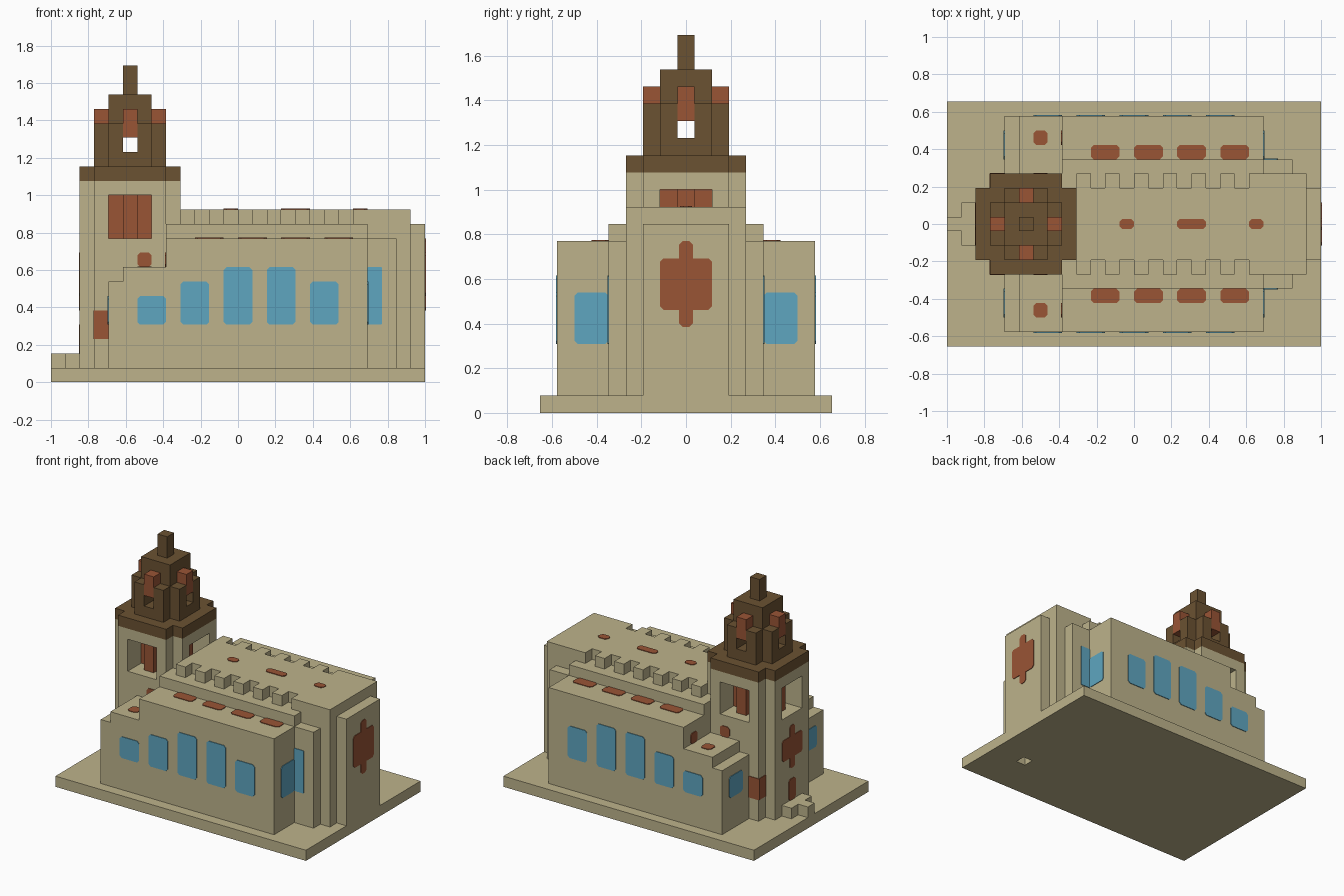
import bpy, bmesh

cube = bpy.data.objects.get("Cube")
if cube:
    bpy.data.objects.remove(cube, do_unlink=True)

U = 2 / 26          # size of one building block
TX = 5.5            # tower axis, in blocks from the west edge
SIDES = (-1, 1)


def material(name, rgb):
    m = bpy.data.materials.new(name)
    m.use_nodes = True
    m.diffuse_color = (*rgb, 1)
    m.node_tree.nodes["Principled BSDF"].inputs["Base Color"].default_value = (*rgb, 1)
    return m


SAND = material("sandstone", (0.51, 0.45, 0.26))
BROWN = material("dark_brown", (0.147, 0.084, 0.032))
RED = material("brick_red", (0.32, 0.089, 0.036))
BLUE = material("window_blue", (0.114, 0.381, 0.527))


def prism(points, axis, lo, hi):
    """Outline extruded along an axis, as a part of an object."""
    return points, axis, lo, hi


def rect(u0, u1, v0, v1):
    return [(u0, v0), (u1, v0), (u1, v1), (u0, v1)]


def box(x0, x1, y0, y1, z0, z1):
    return prism(rect(x0, x1, y0, y1), 2, z0, z1)


def pane(axis, face, side, u0, u1, v0, v1, c=0.2):
    """Thin plate with clipped corners lying on a face."""
    pts = [(u0 + c, v0), (u1 - c, v0), (u1, v0 + c), (u1, v1 - c),
           (u1 - c, v1), (u0 + c, v1), (u0, v1 - c), (u0, v0 + c)]
    return prism(pts, axis, face, face + side * 0.06)


def build(name, mat, parts):
    bm = bmesh.new()
    for pts, axis, lo, hi in parts:
        rings = []
        for w in (lo, hi):
            ring = []
            for u, v in pts:
                x, y, z = ((w, u, v), (u, w, v), (u, v, w))[axis]
                ring.append(bm.verts.new(((x - 13) * U, y * U, z * U)))
            rings.append(ring)
            bm.faces.new(ring)
        n = len(pts)
        for i in range(n):
            j = (i + 1) % n
            bm.faces.new((rings[0][i], rings[0][j], rings[1][j], rings[1][i]))
    bmesh.ops.recalc_face_normals(bm, faces=bm.faces)
    mesh = bpy.data.meshes.new(name)
    bm.to_mesh(mesh)
    bm.free()
    mesh.materials.append(mat)
    ob = bpy.data.objects.new(name, mesh)
    bpy.context.collection.objects.link(ob)
    return ob


def around(points):
    """Four quarter turns of points about the tower axis."""
    turns = []
    for _ in range(4):
        turns.append([(TX + x, y) for x, y in points])
        points = [(-y, x) for x, y in points]
    return turns


def cross(outer, half):
    """Square plan with square notches in the corners."""
    return sum(around([(outer, -half), (outer, half), (half, half)]), [])


def corner_posts(i, m, o, z0, z1):
    ell = [(i, i), (o, i), (o, m), (m, m), (m, o), (i, o)]
    return [prism(p, 2, z0, z1) for p in around(ell)]


# Base slab with a small pit in its underside
base = build("base", SAND, [box(0, 26, -8.5, 8.5, 0, 1)])
cutter = build("pit_cutter", SAND, [box(22, 23, -4.5, -3.5, -1, 0.98)])
cutter.hide_render = True
cut = base.modifiers.new("pit", "BOOLEAN")
cut.operation, cut.solver, cut.object = "DIFFERENCE", "EXACT", cutter
bpy.context.view_layer.objects.active = base
bpy.ops.object.modifier_apply(modifier=cut.name)
bpy.data.objects.remove(cutter, do_unlink=True)

build("entrance_steps", SAND, [box(0, 1, -0.5, 0.5, 1, 2), box(1, 2, -1.5, 1.5, 1, 2)])

# Tower shaft, open belfry and roof
build("tower_shaft", SAND, [prism(cross(3.5, 2.5), 2, 1, 10)])
build("belfry_posts", SAND, corner_posts(1.5, 2.5, 3.5, 10, 13))
build("belfry_lintel", SAND, [prism(cross(3.5, 2.5), 2, 13, 14)])
build("belfry_core", RED, [box(TX - 1.5, TX + 1.5, -1.5, 1.5, 10, 13)]
      + [prism(p, 2, 10, 13) for p in around(rect(1.5, 2.5, -0.5, 0.5))])
build("tower_roof", BROWN, [prism(cross(3.5, 2.5), 2, 14, 15)])

# Lantern with crossing tunnels, dormers and spire
build("lantern_floor", BROWN, [prism(cross(2.5, 1.5), 2, 15, 16)])
build("lantern_posts", BROWN, corner_posts(0.5, 1.5, 2.5, 16, 18))
build("lantern_cap", BROWN, [box(TX - 1.5, TX + 1.5, -1.5, 1.5, 17, 20)])
build("lantern_dormers", RED, [prism(p, 2, 17, 19)
                               for p in around(rect(1.5, 2.5, -0.5, 0.5))])
build("spire", BROWN, [box(5, 6, -0.5, 0.5, 20, 22)])

# Nave, stepped east end and battlements
build("nave", SAND, [box(9, 25, -2.5, 2.5, 1, 12),
                     box(25, 26, -2.5, 2.5, 1, 11)])
build("nave_sides", SAND, [b for s in SIDES for b in (
    box(8, 22, s * 2.5, s * 4.5, 1, 11),
    box(22, 24, s * 3.5, s * 4.5, 1, 10),
    box(22, 25, s * 2.5, s * 3.5, 1, 12))])
build("battlements", SAND, [box(x, x + 1, s * 2.5, s * 3.5, 11, 12)
                            for s in SIDES for x in range(9, 22, 2)])

# Side aisles, stepping down toward the tower
aisle = [(4, 1), (22, 1), (22, 10), (8, 10), (8, 8), (5, 8), (5, 7), (4, 7)]
for s, side in zip(SIDES, ("right", "left")):
    build(side + "_aisle", SAND, [prism(aisle, 1, s * 3.5, s * 7.5)])

    # Blue windows on the long wall, the ends and the east return
    panes = [pane(1, s * 7.5, s, x, x + 2, 4, top)
             for x, top in ((6, 6), (9, 7), (12, 8), (15, 8), (18, 7))]
    lo, hi = sorted((s * 4.5, s * 6.5))
    panes += [pane(0, 22, 1, lo, hi, 4, 7), pane(0, 4, -1, lo, hi, 4, 6),
              pane(1, s * 4.5, s, 22, 23, 4, 8, 0.05)]
    build(side + "_windows", BLUE, panes)

    # Red roof patches, and wall patches beside the tower
    lo, hi = sorted((s * 4.5, s * 5.5))
    patches = [pane(2, 10, 1, x, x + 2, lo, hi) for x in range(10, 20, 3)]
    patches += [pane(2, 8, 1, 6, 7, lo + s, hi + s),
                pane(0, 8, -1, lo + s, hi + s, 8, 9),
                pane(1, s * 3.5, s, 6, 7, 8, 9)]
    lo, hi = sorted((s * 2.5, s * 3.5))
    patches += [pane(1, s * 3.5, s, 3, 4, 3, 5, 0.02),
                pane(0, 3, -1, lo, hi, 3, 5, 0.02)]
    build(side + "_patches", RED, patches)

# Red ornaments on the nave roof, east wall, tower front and door
build("nave_roof_patches", RED, [pane(2, 12, 1, a, b, -0.36, 0.36)
                                 for a, b in ((12, 13), (16, 18), (21, 22))])
build("east_ornament", RED, [pane(0, 26, 1, -1.5, 1.5, 6, 9),
                             pane(0, 26, 1, -0.4, 0.4, 5, 10)])
build("tower_ornament", RED, [pane(0, 2, -1, -1.5, 1.5, 6, 8),
                              pane(0, 2, -1, -0.4, 0.4, 5, 9)])
build("tower_door", RED, [pane(0, 2, -1, -0.5, 0.5, 2, 4)])
